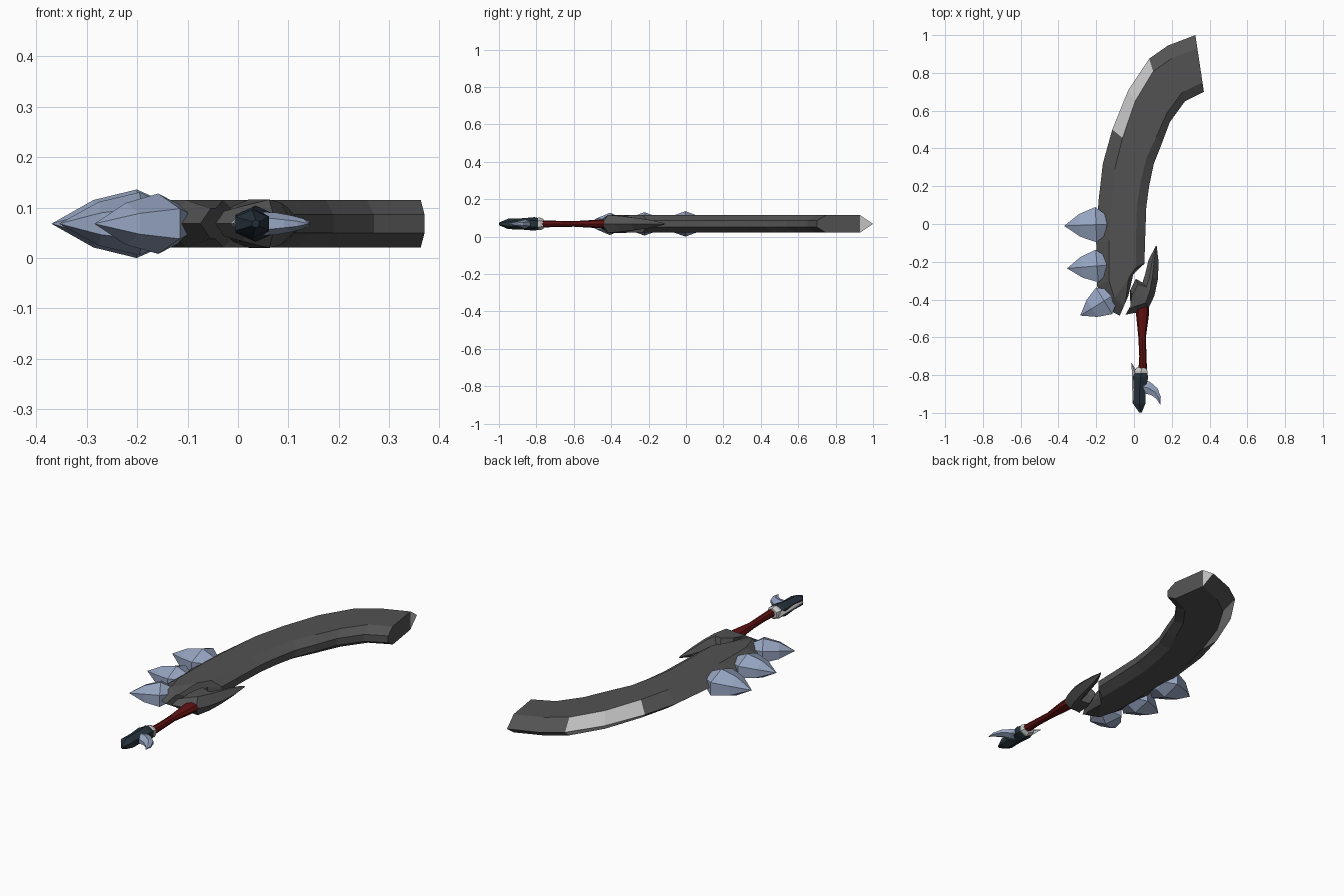
import bpy, bmesh
from math import sin, cos, tau
from mathutils import Vector

cube = bpy.data.objects.get("Cube")
if cube:
    bpy.data.objects.remove(cube)

MID = 0.068  # height of the flat symmetry plane
UP = Vector((0, 0, 1))


def material(name, r, g, b):
    m = bpy.data.materials.new(name)
    m.use_nodes = True
    m.diffuse_color = (r, g, b, 1)
    m.node_tree.nodes["Principled BSDF"].inputs["Base Color"].default_value = (r, g, b, 1)
    return m


STEEL = material("dark steel", 0.085, 0.085, 0.085)
LIGHT = material("worn pale steel", 0.58, 0.58, 0.58)
HORN = material("blue grey horn", 0.31, 0.38, 0.54)
RED = material("dark red wrap", 0.115, 0.006, 0.006)
NAVY = material("navy metal", 0.018, 0.03, 0.042)


def loft(name, rings, mats, paint=lambda k, j: 0):
    """Skin a list of equal rings; paint(ring, side) picks the material slot."""
    bm = bmesh.new()
    vs = [[bm.verts.new(p) for p in ring] for ring in rings]
    n = len(vs[0])
    for k in range(len(vs) - 1):
        for j in range(n):
            i = (j + 1) % n
            f = bm.faces.new((vs[k][j], vs[k][i], vs[k + 1][i], vs[k + 1][j]))
            f.material_index = paint(k, j)
    # each end is closed by an edge triangle and the remaining polygon
    for k, ring in ((-1, vs[0]), (-2, vs[-1])):
        bm.faces.new((ring[0], ring[1], ring[-1])).material_index = paint(k, 0)
        bm.faces.new(ring[1:])
    bmesh.ops.remove_doubles(bm, verts=bm.verts, dist=0.0005)
    bmesh.ops.recalc_face_normals(bm, faces=bm.faces)
    mesh = bpy.data.meshes.new(name)
    bm.to_mesh(mesh)
    bm.free()
    for m in mats:
        mesh.materials.append(m)
    ob = bpy.data.objects.new(name, mesh)
    bpy.context.collection.objects.link(ob)
    return ob


def slab_ring(ox, oy, ix, iy, h, bevel_out, bevel_in, back):
    """Flat section: sharp outer edge, level faces, blunt chamfered inner edge."""
    o, i = Vector((ox, oy, MID)), Vector((ix, iy, MID))
    d = i - o
    s = min(1, d.length / (bevel_out + bevel_in) * 0.8)
    d.normalize()
    a, b = o + d * bevel_out * s, i - d * bevel_in * s
    e = h * back
    return [o, a + UP * h, b + UP * h, i + UP * e, i - UP * e, b - UP * h, a - UP * h]


def tube(name, stations, mats, sides=6, paint=lambda k, j: 0):
    """Stations are x, y, half width, half height; the tube follows them in the plane."""
    pts = [Vector((s[0], s[1], MID)) for s in stations]
    rings = []
    for k, (x, y, w, h) in enumerate(stations):
        t = pts[min(k + 1, len(pts) - 1)] - pts[max(k - 1, 0)]
        side = t.normalized().cross(UP)
        angles = [tau * (j / sides + 0.25) for j in range(sides)]
        rings.append([pts[k] + side * w * cos(a) + UP * h * sin(a) for a in angles])
    return loft(name, rings, mats, paint)


# Blade: outer edge point, inner edge point, half thickness
blade = [
    (0.325, 1.0, 0.37, 0.70, 0.047), (0.18, 0.945, 0.27, 0.65, 0.047),
    (0.08, 0.875, 0.19, 0.54, 0.047), (-0.03, 0.71, 0.145, 0.42, 0.047),
    (-0.115, 0.5, 0.105, 0.32, 0.047), (-0.165, 0.32, 0.08, 0.2, 0.047),
    (-0.188, 0.12, 0.065, 0.09, 0.047), (-0.2, -0.1, 0.06, -0.05, 0.047),
    (-0.195, -0.33, 0.055, -0.21, 0.047), (-0.145, -0.45, 0, -0.25, 0.047),
    (-0.075, -0.485, -0.03, -0.38, 0.03)]


def worn_edge(k, j):
    return 1 if k == -1 or (k in (2, 3) and j in (0, 6)) else 0


loft("blade", [slab_ring(*s, 0.07, 0.05, 0.38) for s in blade], [STEEL, LIGHT], worn_edge)

# Hooked guard
guard = [
    (-0.045, -0.48, -0.005, -0.41, 0.025), (0.02, -0.468, -0.02, -0.35, 0.035),
    (0.075, -0.45, 0.01, -0.29, 0.048), (0.108, -0.38, 0.045, -0.31, 0.042),
    (0.127, -0.29, 0.058, -0.27, 0.034), (0.13, -0.2, 0.077, -0.19, 0.022),
    (0.12, -0.115, 0.115, -0.117, 0.004)]
loft("guard", [slab_ring(*s, 0.035, 0.03, 0.2) for s in guard], [STEEL])

# Spikes along the lower back of the blade: tip to root
spikes = {"upper_spike": (-0.37, -0.01, -0.11, 0.0, 1.0),
          "middle_spike": (-0.355, -0.235, -0.11, -0.215, 0.92),
          "lower_spike": (-0.285, -0.485, -0.09, -0.365, 0.88)}
for name, (tx, ty, rx, ry, s) in spikes.items():
    profile = [(0, 0, 0), (0.32, 0.07, 0.047), (0.65, 0.108, 0.068), (0.85, 0.06, 0.045), (1, 0, 0)]
    tube(name, [(tx + (rx - tx) * t, ty + (ry - ty) * t, w * s, h * s) for t, w, h in profile], [HORN])

# Grip
tube("grip", [(0.045, -0.42, 0.036, 0.024), (0.045, -0.48, 0.034, 0.022), (0.043, -0.6, 0.02, 0.015),
              (0.047, -0.7, 0.019, 0.017), (0.046, -0.8, 0.024, 0.02)], [RED], 8)

# Pommel with its collar, side fin and claw
tube("pommel", [(0.038, -0.775, 0.035, 0.028), (0.035, -0.81, 0.046, 0.036), (0.03, -0.88, 0.036, 0.03),
                (0.028, -0.95, 0.038, 0.028), (0.035, -0.998, 0.008, 0.008)], [NAVY])
tube("collar", [(0.04, -0.762, 0.03, 0.026), (0.038, -0.78, 0.04, 0.034), (0.038, -0.79, 0.038, 0.033)], [LIGHT])
tube("side_fin", [(-0.014, -0.735, 0.001, 0.002), (0.002, -0.78, 0.013, 0.016),
                  (0.0, -0.86, 0.01, 0.014), (-0.003, -0.95, 0.004, 0.008)], [LIGHT], 4)
tube("claw", [(0.04, -0.86, 0.045, 0.024), (0.075, -0.868, 0.038, 0.022), (0.108, -0.888, 0.028, 0.016),
              (0.13, -0.92, 0.015, 0.01), (0.14, -0.957, 0, 0)], [HORN])
